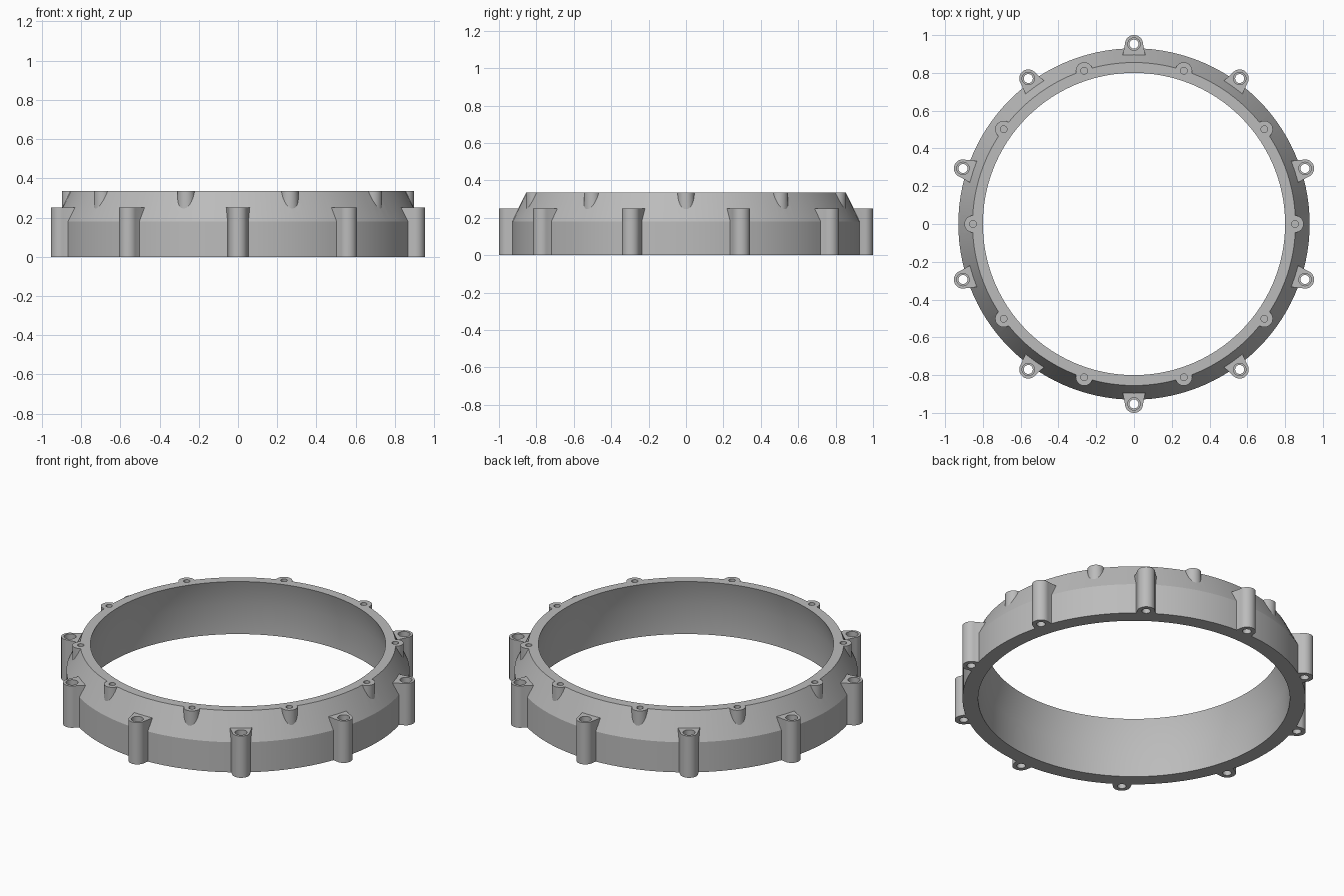
import bpy, bmesh, math

if "Cube" in bpy.data.objects:
    bpy.data.objects.remove(bpy.data.objects["Cube"])

TOP = 0.335
grey = bpy.data.materials.new("light_grey")
grey.diffuse_color = (0.5, 0.5, 0.5, 1)
grey.use_nodes = True
grey.node_tree.nodes["Principled BSDF"].inputs["Base Color"].default_value = grey.diffuse_color


def loft(bm, rings):
    """Closed solid through a stack of equal-count point rings."""
    vs = [[bm.verts.new(p) for p in r] for r in rings]
    n = len(vs[0])
    for a, b in zip(vs, vs[1:]):
        for i in range(n):
            j = (i + 1) % n
            bm.faces.new((a[i], a[j], b[j], b[i]))
    bm.faces.new(vs[0][::-1])
    bm.faces.new(vs[-1])


def lathe(bm, profile, n, cx=0.0, cy=0.0):
    loft(bm, [[(cx + r * math.cos(2 * math.pi * i / n),
                cy + r * math.sin(2 * math.pi * i / n), z) for i in range(n)]
              for r, z in profile])


def finish(bm, name):
    bmesh.ops.recalc_face_normals(bm, faces=bm.faces)
    me = bpy.data.meshes.new(name)
    bm.to_mesh(me)
    bm.free()
    ob = bpy.data.objects.new(name, me)
    bpy.context.scene.collection.objects.link(ob)
    me.materials.append(grey)
    return ob


def combine(ob, other, op):
    mod = ob.modifiers.new(op, 'BOOLEAN')
    mod.operation, mod.object, mod.solver = op, other, 'EXACT'
    bpy.context.view_layer.update()
    bpy.context.view_layer.objects.active = ob
    bpy.ops.object.modifier_apply(modifier=mod.name)
    bpy.data.objects.remove(other, do_unlink=True)
    bpy.context.view_layer.update()


upper = [math.radians(36 * k) for k in range(10)]
lower = [math.radians(36 * k + 18) for k in range(10)]

# Outer body: straight skirt and sloping shoulder, overlong for trimming
bm = bmesh.new()
lathe(bm, [(0.93, -0.05), (0.93, 0.18), (0.8235, 0.40)], 120)
ring = finish(bm, "flange_ring")

# Bosses: small round ones on the rim, flared ones around the skirt
bm = bmesh.new()
for a in upper:
    lathe(bm, [(0.045, 0.20), (0.045, 0.38)], 32,
          0.853 * math.cos(a), 0.853 * math.sin(a))
outline = [(0.952 + 0.048 * math.cos(t), 0.048 * math.sin(t))
           for t in (math.pi * (i / 20 - 0.5) for i in range(21))]
outline += [(0.875, 0.064), (0.875, -0.064)]
for a in lower:
    c, s = math.cos(a), math.sin(a)
    loft(bm, [[(x * c - y * s, x * s + y * c, z) for x, y in outline]
              for z in (-0.04, 0.25)])
combine(ring, finish(bm, "bosses"), 'UNION')

# Inner opening: straight bore narrowing to the rim
bm = bmesh.new()
lathe(bm, [(0.845, -0.1), (0.845, 0.18), (0.80, TOP), (0.80, 0.5)], 120)
combine(ring, finish(bm, "opening_cutter"), 'DIFFERENCE')

# Screw holes: blind in the rim, counterbored through the skirt bosses
bm = bmesh.new()
for a in upper:
    lathe(bm, [(0.018, 0.27), (0.018, 0.45)], 20,
          0.853 * math.cos(a), 0.853 * math.sin(a))
for a in lower:
    lathe(bm, [(0.024, -0.1), (0.024, 0.19), (0.033, 0.19), (0.033, 0.30)], 24,
          0.952 * math.cos(a), 0.952 * math.sin(a))
combine(ring, finish(bm, "hole_cutter"), 'DIFFERENCE')

# Trim flat at the bottom and the rim
bm = bmesh.new()
loft(bm, [[(-2, -2, z), (2, -2, z), (2, 2, z), (-2, 2, z)] for z in (0, TOP)])
combine(ring, finish(bm, "trim_slab"), 'INTERSECT')

# Smooth the curved walls, keep the edges sharp
ring.data.shade_smooth()
ring.data.set_sharp_from_angle(angle=math.radians(20))
